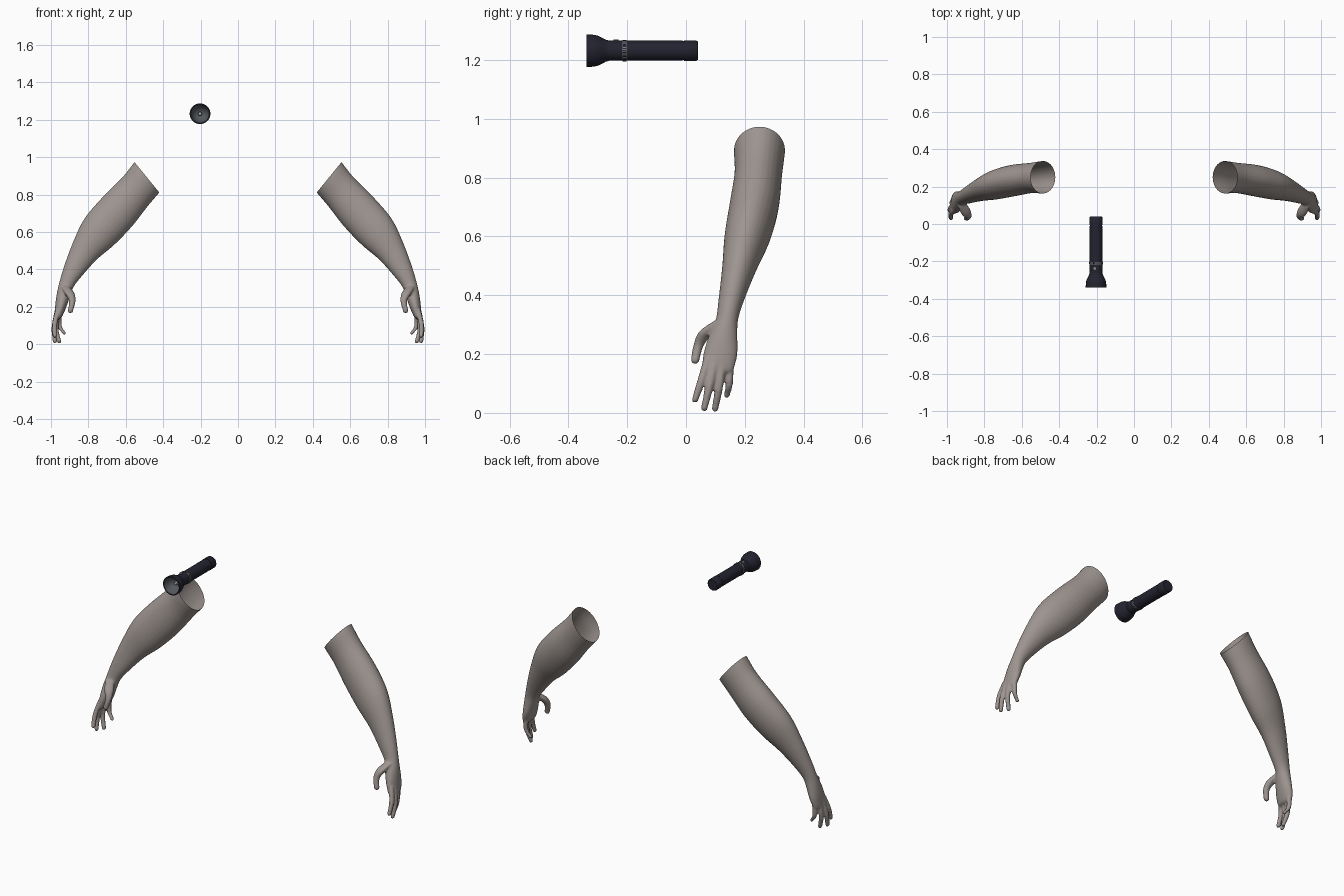
import bpy, bmesh, math
from mathutils import Vector

if "Cube" in bpy.data.objects:
    bpy.data.objects.remove(bpy.data.objects["Cube"])


def material(name, rgb):
    m = bpy.data.materials.new(name)
    m.diffuse_color = (*rgb, 1)
    m.use_nodes = True
    m.node_tree.nodes["Principled BSDF"].inputs["Base Color"].default_value = m.diffuse_color
    return m


SKIN = material("skin", (0.34, 0.30, 0.28))
BLACK = material("blue_black_metal", (0.017, 0.017, 0.030))
STEEL = material("steel", (0.22, 0.22, 0.21))
REFLECTOR = material("reflector", (0.09, 0.10, 0.11))
BULB = material("bulb", (0.42, 0.43, 0.43))


def make_object(name, bm, mats, angle=40):
    bmesh.ops.recalc_face_normals(bm, faces=bm.faces)
    mesh = bpy.data.meshes.new(name)
    bm.to_mesh(mesh)
    bm.free()
    obj = bpy.data.objects.new(name, mesh)
    bpy.context.collection.objects.link(obj)
    for m in mats:
        mesh.materials.append(m)
    bpy.ops.object.select_all(action='DESELECT')
    obj.select_set(True)
    bpy.context.view_layer.objects.active = obj
    bpy.ops.object.shade_smooth_by_angle(angle=math.radians(angle))
    return obj


def loft(bm, rings, n=28):
    """Closed tube; ring = x, y, z, half width across, half width in y, tilt."""
    loops = []
    for x, y, z, hu, hy, tilt in rings:
        u = Vector((math.cos(tilt), 0, math.sin(tilt)))
        loops.append([bm.verts.new(Vector((x, y, z)) + u * hu * math.cos(t)
                                   + Vector((0, hy * math.sin(t), 0)))
                      for t in (2 * math.pi * k / n for k in range(n))])
    for a, b in zip(loops, loops[1:]):
        for k in range(n):
            j = (k + 1) % n
            bm.faces.new((a[k], a[j], b[j], b[k]))
    bm.faces.new(loops[0][::-1])
    bm.faces.new(loops[-1])


def smooth_rings(rings, steps=5):
    """Catmull-Rom interpolation between measured cross-sections."""
    out = []
    for i in range(len(rings) - 1):
        p = [rings[max(0, min(len(rings) - 1, i + d))] for d in (-1, 0, 1, 2)]
        for s in range(steps):
            t = s / steps
            out.append([0.5 * (2 * b + (c - a) * t + (2*a - 5*b + 4*c - d) * t*t
                               + (3*b - a - 3*c + d) * t**3)
                        for a, b, c, d in zip(*p)])
    return out + [list(rings[-1])]


def digit(bm, points):
    """Finger with a rounded tip; point = x, y, z, radius."""
    rings = smooth_rings([(x, y, z, r, r, 0) for x, y, z, r in points], 4)
    x, y, z, r = points[-1]
    for f in (0.35, 0.65, 0.9):
        w = r * math.sqrt(1 - f * f)
        rings.append((x, y, z - r * f, w, w, 0))
    loft(bm, rings, 14)


# Arm from above the elbow down to the palm
ARM = [
    (0.425, 0.255, 0.968, 0.105, 0.088, 0.89),
    (0.487, 0.250, 0.892, 0.105, 0.087, 0.88),
    (0.552, 0.246, 0.813, 0.103, 0.081, 0.85),
    (0.648, 0.232, 0.705, 0.111, 0.084, 0.74),
    (0.742, 0.209, 0.600, 0.106, 0.078, 0.70),
    (0.820, 0.182, 0.495, 0.078, 0.059, 0.58),
    (0.886, 0.153, 0.380, 0.053, 0.043, 0.35),
    (0.918, 0.139, 0.315, 0.040, 0.038, 0.25),
    (0.934, 0.126, 0.260, 0.036, 0.049, 0.15),
    (0.948, 0.117, 0.200, 0.030, 0.058, 0.05),
    (0.960, 0.109, 0.150, 0.021, 0.054, 0.0),
    (0.964, 0.108, 0.138, 0.012, 0.045, 0.0),
]
DIGITS = [
    [(0.960, 0.076, 0.19, .015), (0.980, 0.052, 0.11, .014), (0.979, 0.031, 0.045, .012)],
    [(0.964, 0.100, 0.19, .015), (0.983, 0.080, 0.09, .014), (0.979, 0.062, 0.016, .012)],
    [(0.962, 0.125, 0.19, .015), (0.974, 0.113, 0.09, .014), (0.956, 0.099, 0.015, .012)],
    [(0.952, 0.150, 0.19, .014), (0.955, 0.147, 0.10, .013), (0.929, 0.139, 0.060, .011)],
    [(0.925, 0.112, 0.310, .022), (0.902, 0.070, 0.275, .027),
     (0.886, 0.043, 0.230, .018), (0.896, 0.031, 0.180, .015)],
]
bm = bmesh.new()
loft(bm, smooth_rings(ARM))
for d in DIGITS:
    digit(bm, d)
draft = make_object("arm_draft", bm, [SKIN])
rm = draft.modifiers.new("fuse", 'REMESH')
rm.mode, rm.voxel_size = 'VOXEL', 0.0055
sm = draft.modifiers.new("soften", 'SMOOTH')
sm.factor, sm.iterations = 0.5, 5
dg = bpy.context.evaluated_depsgraph_get()
fused = bpy.data.meshes.new_from_object(draft.evaluated_get(dg))
bpy.data.objects.remove(draft)

# Open each arm with a slanted cut at the top, one arm per side
for side, name in ((1, "left_arm"), (-1, "right_arm")):
    bm = bmesh.new()
    bm.from_mesh(fused)
    bmesh.ops.bisect_plane(bm, geom=bm.verts[:] + bm.edges[:] + bm.faces[:],
                           plane_co=(0.487, 0.25, 0.892),
                           plane_no=(-0.775, 0, 0.632), clear_outer=True)
    for v in bm.verts:
        v.co.x *= side
    make_object(name, bm, [SKIN], 80)

# Flashlight, turned around an axis along y
CX, CZ = -0.203, 1.232


def turned(name, profile, mats, rule=None, n=40):
    bm = bmesh.new()
    loops = [[bm.verts.new((CX + r * math.cos(t), y, CZ + r * math.sin(t)))
              for t in (2 * math.pi * k / n for k in range(n))] for y, r in profile]
    for i, (a, b) in enumerate(zip(loops, loops[1:])):
        for k in range(n):
            j = (k + 1) % n
            f = bm.faces.new((a[k], a[j], b[j], b[k]))
            f.material_index = rule(i) if rule else 0
    bmesh.ops.remove_doubles(bm, verts=bm.verts, dist=1e-5)
    return make_object(name, bm, mats)


# Flared head with a hollow reflector bowl
turned("flashlight_head",
       [(-0.262, 0), (-0.262, 0.035), (-0.272, 0.037), (-0.283, 0.043), (-0.297, 0.050),
        (-0.310, 0.0535), (-0.318, 0.0545), (-0.339, 0.0555), (-0.339, 0.049),
        (-0.328, 0.047), (-0.310, 0.041), (-0.295, 0.031), (-0.285, 0.018),
        (-0.281, 0.0)], [BLACK, REFLECTOR], lambda i: int(i > 7))
turned("bulb", [(-0.281, 0.011), (-0.296, 0.011), (-0.302, 0.008), (-0.305, 0)], [BULB], n=20)
# Handle and end cap
turned("flashlight_handle",
       [(-0.263, 0), (-0.263, 0.034), (-0.012, 0.034), (-0.012, 0.0325), (-0.006, 0.0325),
        (-0.006, 0.035), (0.035, 0.035), (0.040, 0.031), (0.040, 0)], [BLACK])
# Steel collar with fine ribs
turned("collar", [(-0.216, 0.033), (-0.216, 0.036), (-0.202, 0.036), (-0.202, 0.033)], [STEEL])
bm = bmesh.new()
for k in range(32):
    t = 2 * math.pi * k / 32
    made = bmesh.ops.create_cube(bm, size=1)["verts"]
    for v in made:
        r, w = 0.0355 + v.co.z * 0.003, v.co.x * 0.0035
        v.co = (CX + r * math.cos(t) - w * math.sin(t), -0.209 + v.co.y * 0.011,
                CZ + r * math.sin(t) + w * math.cos(t))
make_object("collar_ribs", bm, [BLACK])
# Push button on top
bm = bmesh.new()
bmesh.ops.create_cone(bm, cap_ends=True, segments=20, radius1=0.010, radius2=0.008, depth=0.008)
bmesh.ops.translate(bm, verts=bm.verts, vec=(CX - 0.008, -0.238, CZ + 0.034))
make_object("push_button", bm, [STEEL])
